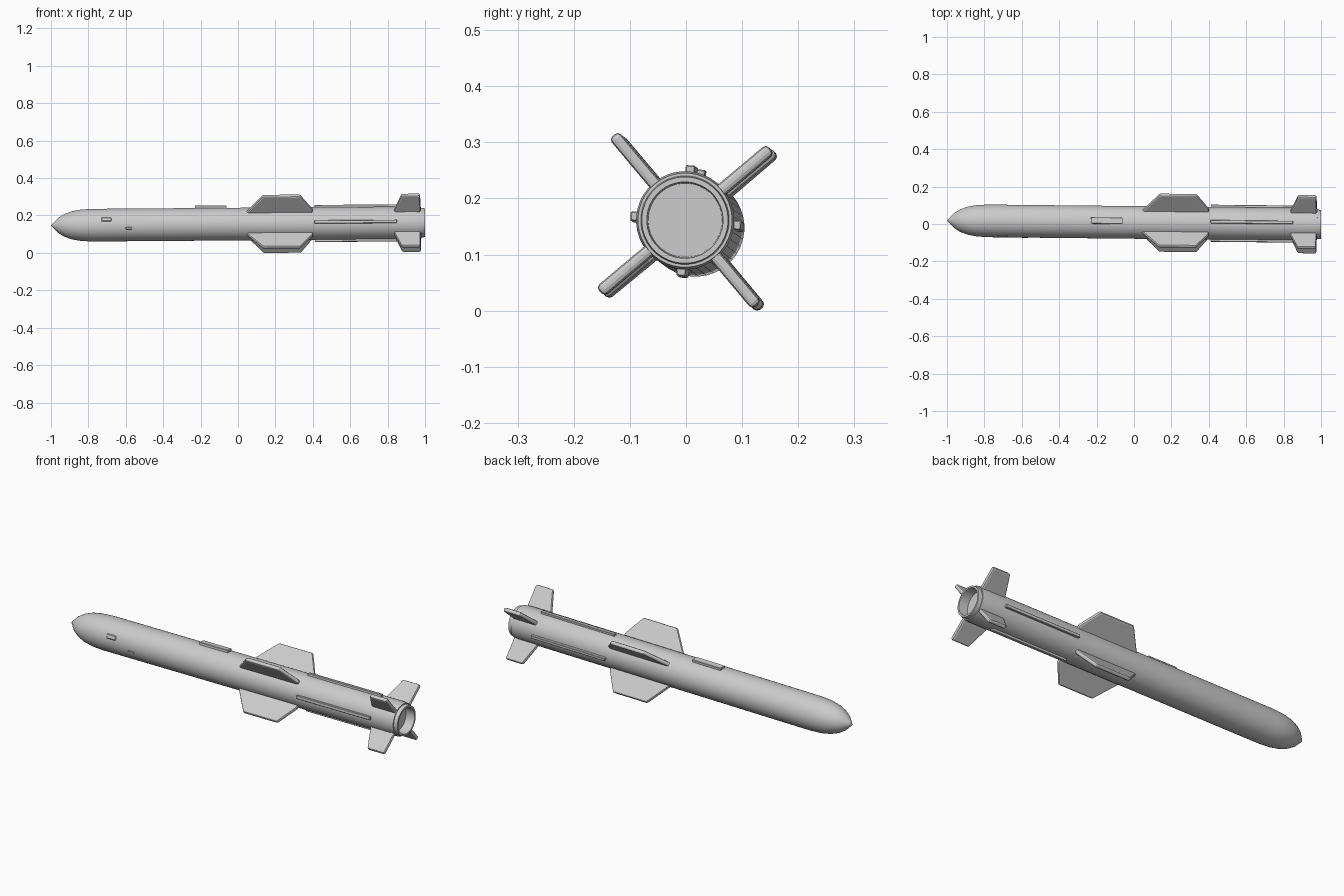
import bpy, bmesh, math
from mathutils import Matrix

if "Cube" in bpy.data.objects:
    bpy.data.objects.remove(bpy.data.objects["Cube"])

grey = bpy.data.materials.new("light_grey")
grey.use_nodes = True
colour = (0.6, 0.6, 0.6, 1)
grey.diffuse_color = colour
grey.node_tree.nodes["Principled BSDF"].inputs["Base Color"].default_value = colour

# Every part is built along x, then rolled and tilted a little
PLACE = (Matrix.Translation((0, 0.0085, 0.154))
         @ Matrix.Rotation(-0.0105, 4, "Z")
         @ Matrix.Rotation(-0.0075, 4, "Y")
         @ Matrix.Rotation(math.radians(-5), 4, "X"))


def finish(name, bm, angle=0.0, bevel=0.0, segments=1):
    """Turn a bmesh into a placed object, turned round the long axis."""
    bmesh.ops.recalc_face_normals(bm, faces=bm.faces[:])
    mesh = bpy.data.meshes.new(name)
    bm.to_mesh(mesh)
    bm.free()
    mesh.materials.append(grey)
    obj = bpy.data.objects.new(name, mesh)
    bpy.context.collection.objects.link(obj)
    obj.matrix_world = PLACE @ Matrix.Rotation(math.radians(angle - 90), 4, "X")
    if bevel:
        mod = obj.modifiers.new("soft_edges", "BEVEL")
        mod.width = bevel
        mod.segments = segments
        mod.limit_method = "ANGLE"
        mod.angle_limit = math.radians(50)
    return obj


def lathe(name, profile, sides=40):
    """Spin an (x, radius) profile round the long axis."""
    bm = bmesh.new()
    verts = [bm.verts.new((x, 0, r)) for x, r in profile]
    edges = [bm.edges.new(pair) for pair in zip(verts, verts[1:])]
    bmesh.ops.spin(bm, geom=verts + edges, cent=(0, 0, 0), axis=(1, 0, 0),
                   angle=math.tau, steps=sides, use_duplicate=False)
    bmesh.ops.remove_doubles(bm, verts=bm.verts[:], dist=0.0001)
    obj = finish(name, bm, 90)
    bpy.ops.object.select_all(action="DESELECT")
    obj.select_set(True)
    bpy.context.view_layer.objects.active = obj
    bpy.ops.object.shade_smooth_by_angle(angle=math.radians(25))


def fin(name, outline, angle, thickness=0.022):
    """Flat plate from an (x, radius) outline."""
    bm = bmesh.new()
    face = bm.faces.new([bm.verts.new((x, -thickness / 2, r)) for x, r in outline])
    new = bmesh.ops.extrude_face_region(bm, geom=[face])["geom"]
    moved = [v for v in new if isinstance(v, bmesh.types.BMVert)]
    bmesh.ops.translate(bm, verts=moved, vec=(0, thickness, 0))
    finish(name, bm, angle, 0.008, 2)


def block(name, x0, x1, r0, r1, width, angle, bevel=0.002):
    """Box lying on the body between two stations and two radii."""
    bm = bmesh.new()
    bmesh.ops.create_cube(bm, size=1)
    bmesh.ops.scale(bm, verts=bm.verts, vec=(x1 - x0, width, r1 - r0))
    bmesh.ops.translate(bm, verts=bm.verts, vec=((x0 + x1) / 2, 0, (r0 + r1) / 2))
    finish(name, bm, angle, bevel)


# Body with pointed round nose and recessed tail nozzle
lathe("body", [(-1, 0), (-0.985, 0.016), (-0.96, 0.041), (-0.93, 0.06),
               (-0.89, 0.075), (-0.84, 0.084), (-0.78, 0.0875),
               (0.95, 0.0875), (0.98, 0.084), (0.98, 0.079),
               (1, 0.077), (1, 0.068), (0.95, 0.066), (0.95, 0)])

# Four wings and four tail fins set in a cross
WING = [(0.03, 0.07), (0.05, 0.09), (0.135, 0.198), (0.335, 0.198),
        (0.4, 0.1), (0.4, 0.07)]
TAIL_FIN = [(0.83, 0.07), (0.84, 0.1), (0.876, 0.198), (0.976, 0.198), (0.976, 0.07)]
for i in range(4):
    fin(f"wing_{i + 1}", WING, 45 + 90 * i)
    fin(f"tail_fin_{i + 1}", TAIL_FIN, 45 + 90 * i)
    block(f"side_rail_{i + 1}", 0.41, 0.85, 0.08, 0.099, 0.017, 90 * i)

# Lug on top and small fittings behind the nose
block("top_lug", -0.23, -0.06, 0.075, 0.099, 0.034, 90)
block("side_hatch", -0.73, -0.675, 0.08, 0.091, 0.024, 165, 0.004)
block("small_fitting", -0.6, -0.565, 0.08, 0.09, 0.012, 197)
